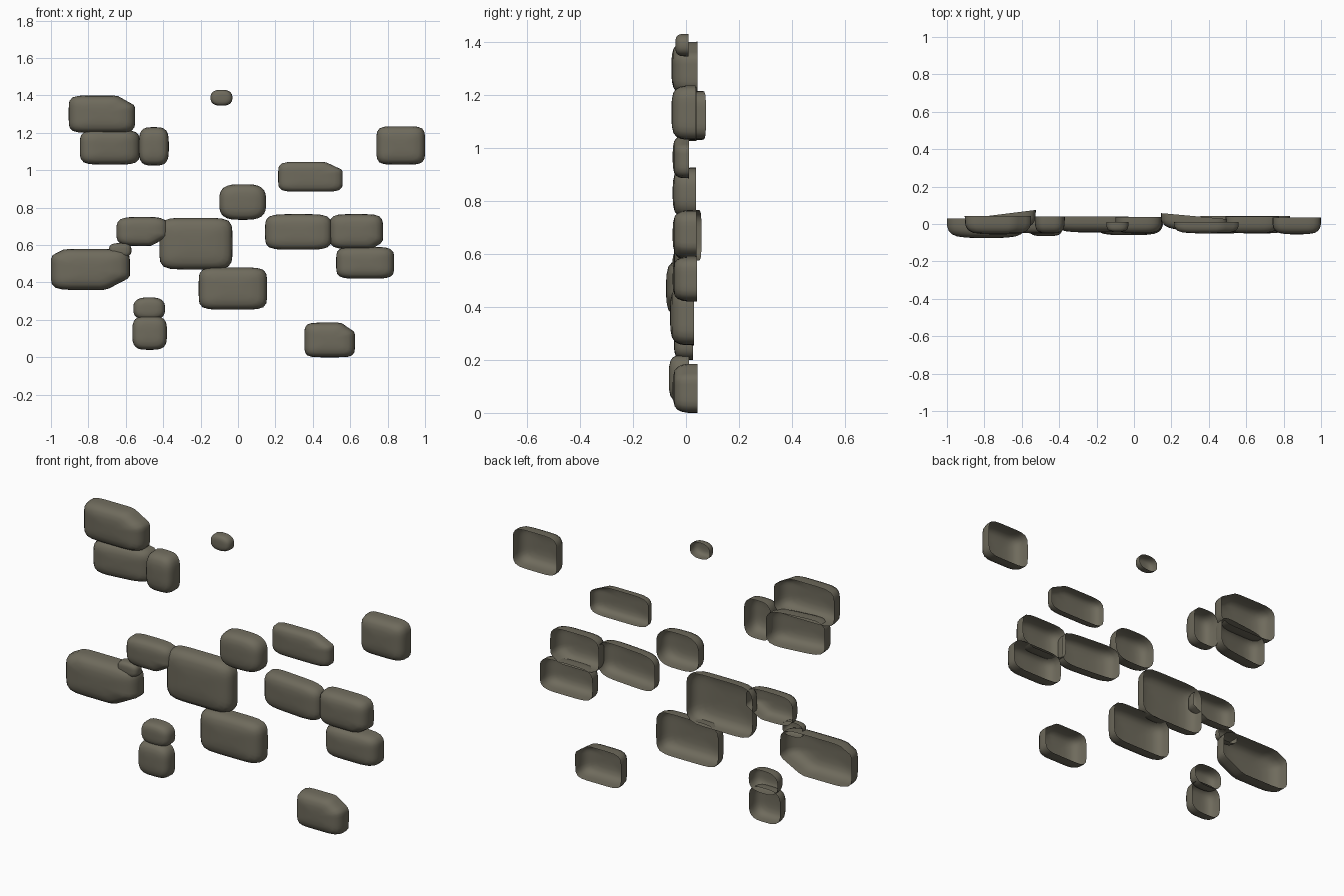
import bpy, bmesh, math

if "Cube" in bpy.data.objects:
    bpy.data.objects.remove(bpy.data.objects["Cube"])

stone_mat = bpy.data.materials.new("grey brown stone")
stone_mat.diffuse_color = (0.158, 0.146, 0.108, 1)
stone_mat.use_nodes = True
stone_mat.node_tree.nodes["Principled BSDF"].inputs["Base Color"].default_value = stone_mat.diffuse_color

# shell profile: (share of depth from the open back, outline scale)
RINGS = [(0, 1), (0.4, 0.995), (0.62, 0.96), (0.8, 0.88), (0.92, 0.74), (0.98, 0.5), (1, 0.25)]
SEG = 40


def outline(power, cuts):
    """Rounded box outline in -1..1, with optional bevelled corners (a, b, limit)."""
    pts = []
    for i in range(SEG):
        t = 2 * math.pi * i / SEG
        c, s = math.cos(t), math.sin(t)
        r = (abs(c) ** power + abs(s) ** power) ** (-1 / power)
        u, v = c * r, s * r
        for a, b, limit in cuts:
            d = a * u + b * v
            if d > limit:
                u, v = u * limit / d, v * limit / d
        pts.append((u, v))
    return pts


def stone(name, x0, x1, z0, z1, front, back, power=4.5, tilt=0, cuts=()):
    """Domed stone face, open at the back; tilt swings its right side backwards."""
    cx, cz, hx, hz = (x0 + x1) / 2, (z0 + z1) / 2, (x1 - x0) / 2, (z1 - z0) / 2
    bm = bmesh.new()
    pts = outline(power, cuts)

    def vert(u, v, depth):
        return bm.verts.new((cx + u * hx, back + (front - back) * depth + tilt * u, cz + v * hz))

    rings = [[vert(u * k, v * k, d) for u, v in pts] for d, k in RINGS]
    for a, b in zip(rings, rings[1:]):
        for i in range(SEG):
            j = (i + 1) % SEG
            bm.faces.new((a[i], a[j], b[j], b[i]))
    tip = vert(0, 0, 1)
    for i in range(SEG):
        bm.faces.new((rings[-1][i], rings[-1][(i + 1) % SEG], tip))
    for f in bm.faces:
        f.smooth = True
    me = bpy.data.meshes.new(name)
    bm.to_mesh(me)
    bm.free()
    me.materials.append(stone_mat)
    bpy.context.collection.objects.link(bpy.data.objects.new(name, me))


# upper left group
stone("upper_left_top_stone", -0.905, -0.55, 1.20, 1.40, -0.055, 0.043, 6, cuts=[(1, 1, 1.45)])
stone("upper_left_long_stone", -0.845, -0.525, 1.03, 1.215, -0.04, 0.055, 5, tilt=0.02)
stone("upper_left_small_stone", -0.53, -0.37, 1.025, 1.23, -0.05, 0.04, 3.6)
# lone stones
stone("top_pebble", -0.147, -0.03, 1.345, 1.43, -0.04, 0.01, 2.5)
stone("upper_right_stone", 0.74, 1.0, 1.03, 1.235, -0.055, 0.035, 5.5)
stone("right_bevelled_stone", 0.215, 0.56, 0.885, 1.045, -0.05, 0.012, 6, cuts=[(1, 1, 1.45)])
stone("bottom_right_stone", 0.355, 0.625, 0.0, 0.185, -0.05, 0.043, 6, cuts=[(1, 1, 1.45)])
# middle group
stone("centre_upper_stone", -0.10, 0.15, 0.735, 0.925, -0.05, 0.037, 3.3)
stone("centre_large_stone", -0.42, -0.03, 0.47, 0.745, -0.045, 0.04, 6)
stone("centre_lower_stone", -0.21, 0.155, 0.255, 0.48, -0.06, 0.03, 6)
stone("centre_left_stone", -0.65, -0.375, 0.595, 0.75, -0.05, 0.03, 4, cuts=[(1, -1, 1.35)])
stone("left_pebble", -0.69, -0.57, 0.535, 0.61, -0.05, 0.0, 3)
stone("left_large_stone", -1.0, -0.578, 0.36, 0.58, -0.075, 0.03, 6,
      cuts=[(1, -1, 1.4), (-1, 1, 1.65)])
# right group
stone("right_inner_stone", 0.145, 0.50, 0.575, 0.765, -0.04, 0.042, 5, tilt=-0.016)
stone("right_outer_stone", 0.49, 0.775, 0.58, 0.765, -0.05, 0.04, 5, cuts=[(1, -1, 1.6)])
stone("right_lower_stone", 0.525, 0.835, 0.42, 0.59, -0.05, 0.042, 5)
# lower left pair
stone("lower_left_top_stone", -0.56, -0.39, 0.20, 0.32, -0.045, 0.027, 2.8)
stone("lower_left_stone", -0.565, -0.38, 0.04, 0.22, -0.065, 0.012, 3.6)
